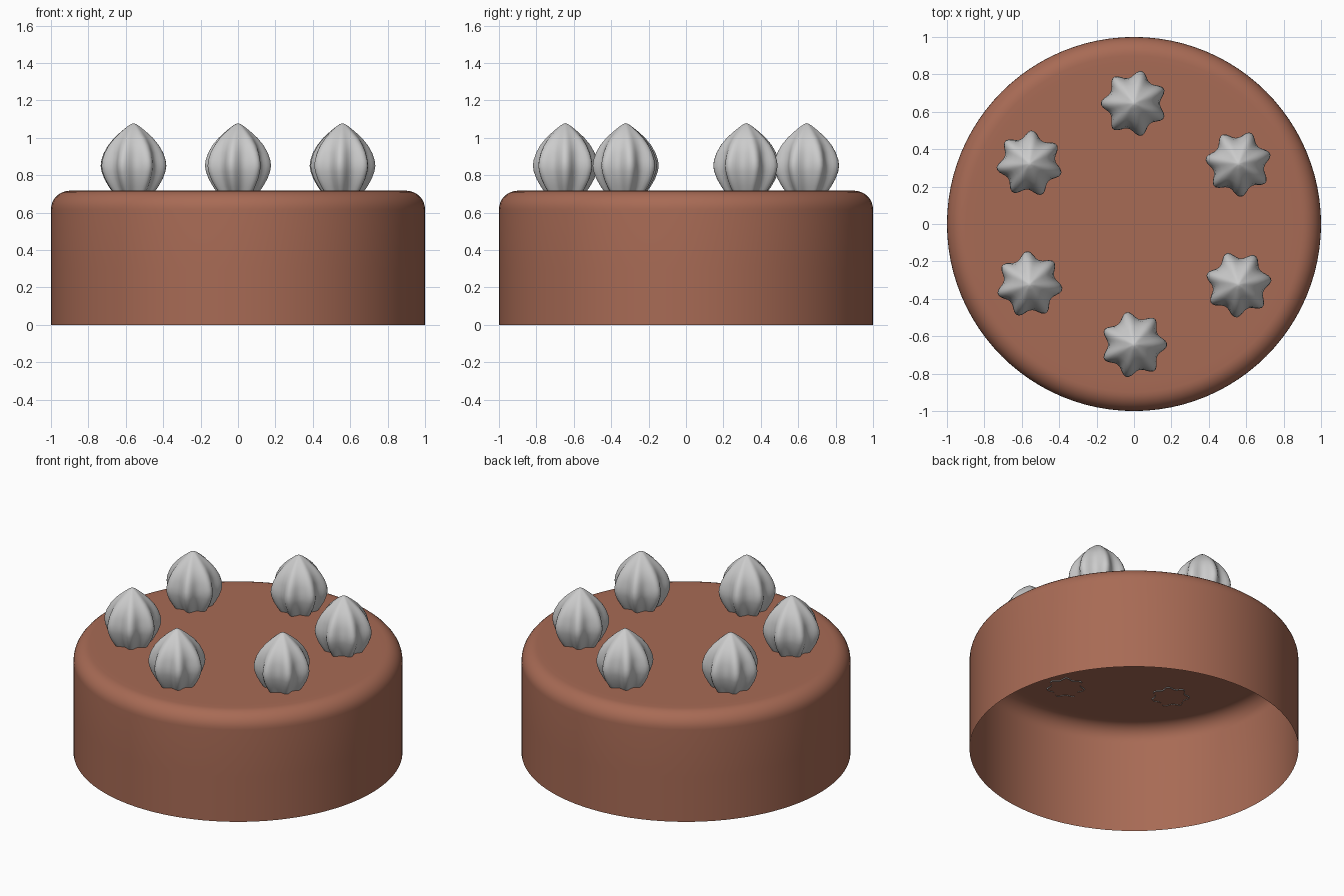
import bpy, math

if "Cube" in bpy.data.objects:
    bpy.data.objects.remove(bpy.data.objects["Cube"])

def material(name, rgb):
    m = bpy.data.materials.new(name)
    m.diffuse_color = (*rgb, 1)
    m.use_nodes = True
    m.node_tree.nodes["Principled BSDF"].inputs["Base Color"].default_value = m.diffuse_color
    return m

def make_object(name, verts, faces, mat, loc=(0, 0, 0), rot=0):
    me = bpy.data.meshes.new(name)
    me.from_pydata(verts, [], faces)
    me.materials.append(mat)
    me.update()
    ob = bpy.data.objects.new(name, me)
    bpy.context.collection.objects.link(ob)
    ob.location = loc
    ob.rotation_euler = (0, 0, rot)
    bpy.ops.object.select_all(action='DESELECT')
    ob.select_set(True)
    bpy.context.view_layer.objects.active = ob
    bpy.ops.object.shade_smooth_by_angle(angle=math.radians(50))
    return ob

def loft(profile, n, shape):
    """Rings from (radius, z) pairs, closed at the top by a single point."""
    verts, faces = [], []
    for r, z in profile[:-1]:
        for i in range(n):
            a = 2 * math.pi * i / n
            k = r * shape(a, z)
            verts.append((k * math.cos(a), k * math.sin(a), z))
    for j in range(len(profile) - 2):
        for i in range(n):
            i2 = (i + 1) % n
            faces.append((j*n + i, j*n + i2, (j+1)*n + i2, (j+1)*n + i))
    verts.append((0, 0, profile[-1][1]))
    base = (len(profile) - 2) * n
    faces += [(base + i, base + (i + 1) % n, len(verts) - 1) for i in range(n)]
    return verts, faces

chocolate = material("chocolate brown", (0.39, 0.145, 0.09))
cream = material("cream grey", (0.60, 0.60, 0.60))

# Cake body: open-bottomed shell with a rounded top rim
H, R = 0.717, 0.10
profile = [(1, 0), (1, 0.3)]
for s in range(9):
    t = math.pi / 2 * s / 8
    profile.append((1 - R + R * math.cos(t), H - R + R * math.sin(t)))
profile += [(0.85, H), (0.4, H), (0, H)]
v, f = loft(profile, 96, lambda a, z: 1)
make_object("cake_body", v, f, chocolate)

# Piped cream dollops: seven-lobed teardrops in a ring
LOBES = 7
def star(a, z):
    phase = math.radians(77 - 90)
    depth = 0.11 * max(0.15, min(1, (1.09 - z) / 0.2))
    c = 0.5 + 0.5 * math.cos(LOBES * (a - phase))
    return 1 - 2 * depth * (1 - c ** 1.3)

drop = [(0.115, 0.712), (0.135, 0.74), (0.158, 0.78), (0.173, 0.82), (0.178, 0.85),
        (0.174, 0.88), (0.160, 0.92), (0.137, 0.96), (0.104, 1.0), (0.065, 1.035),
        (0.03, 1.063), (0.012, 1.074), (0, 1.078)]
v, f = loft(drop, LOBES * 10, star)
for i in range(6):
    a = math.radians(30 + 60 * i)
    make_object(f"cream_dollop_{i + 1}", v, f, cream,
                (0.645 * math.cos(a), 0.645 * math.sin(a), 0), a)
